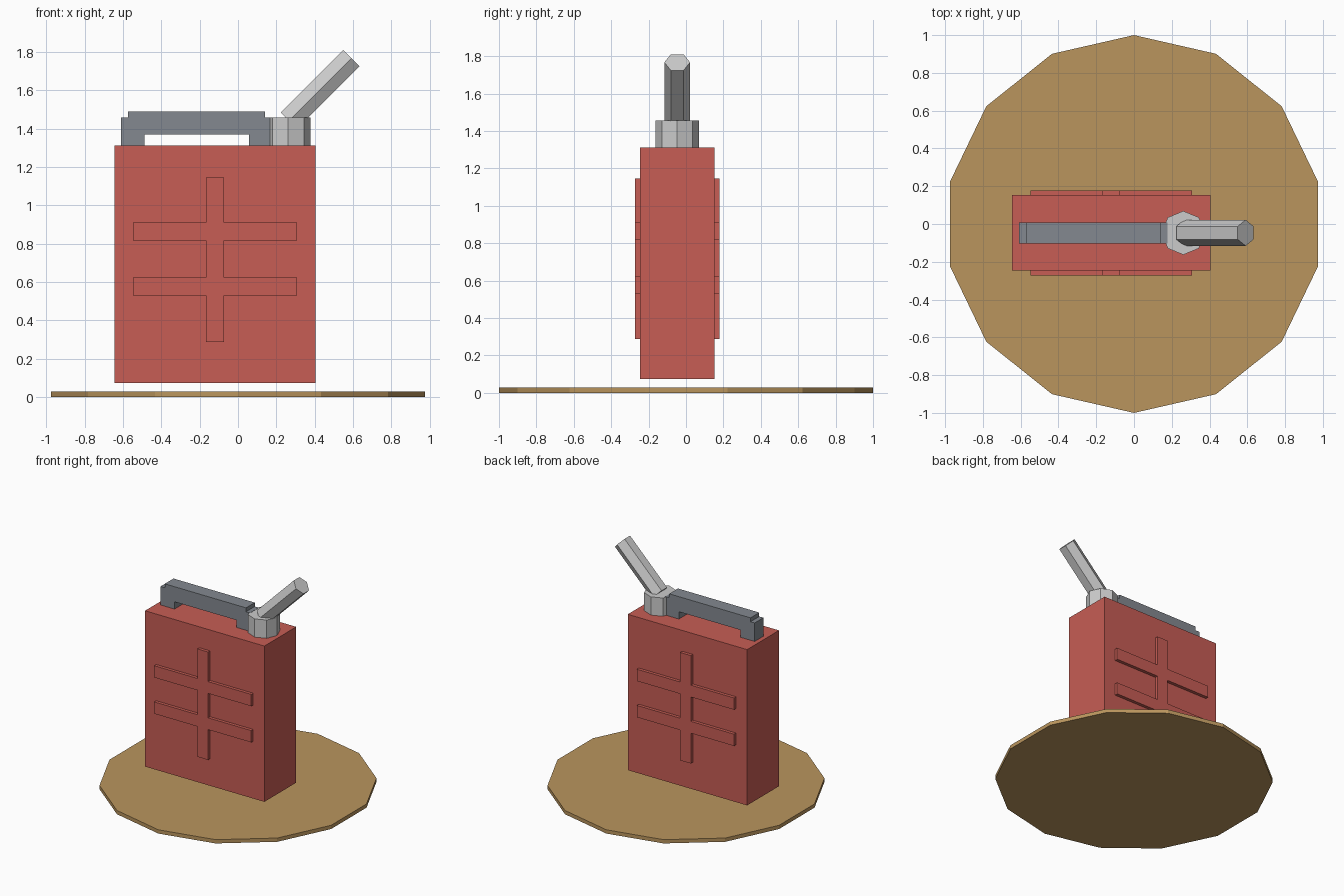
import bpy, bmesh, math
from mathutils import Matrix, Vector

if "Cube" in bpy.data.objects:
    bpy.data.objects.remove(bpy.data.objects["Cube"])


def material(name, rgb):
    m = bpy.data.materials.new(name)
    m.diffuse_color = (*rgb, 1)
    m.use_nodes = True
    m.node_tree.nodes["Principled BSDF"].inputs["Base Color"].default_value = m.diffuse_color
    return m


red = material("red_paint", (0.57, 0.11, 0.09))
tan = material("tan_base", (0.49, 0.30, 0.11))
steel = material("dark_steel", (0.23, 0.25, 0.28))
CY = -0.047  # depth centre of the can


def prism(name, profile, depth, matrix, mat=None):
    """Extrude a 2D profile along local z and place it with a matrix."""
    bm = bmesh.new()
    face = bm.faces.new([bm.verts.new((x, y, 0)) for x, y in profile])
    ext = bmesh.ops.extrude_face_region(bm, geom=[face], use_keep_orig=True)
    top = [v for v in ext["geom"] if isinstance(v, bmesh.types.BMVert)]
    bmesh.ops.translate(bm, verts=top, vec=(0, 0, depth))
    bmesh.ops.recalc_face_normals(bm, faces=bm.faces)
    mesh = bpy.data.meshes.new(name)
    bm.to_mesh(mesh)
    bm.free()
    mesh.transform(matrix)
    if mat:
        mesh.materials.append(mat)
    ob = bpy.data.objects.new(name, mesh)
    bpy.context.collection.objects.link(ob)
    return ob


def ngon(n, r):
    """Regular polygon with its first corner on +y."""
    return [(r * math.sin(2 * math.pi * i / n), r * math.cos(2 * math.pi * i / n)) for i in range(n)]


def side_view(y):
    """Profile (x, z) extruded toward -y, starting at the given y."""
    return Matrix.Translation((0, y, 0)) @ Matrix.Rotation(math.pi / 2, 4, 'X')


# round base
prism("base_disc", ngon(14, 1.0), 0.03, Matrix.Identity(4), tan)

# can body
prism("can_body", [(-0.645, 0.073), (0.405, 0.073), (0.405, 1.312), (-0.645, 1.312)],
      0.40, side_view(CY + 0.2), red)

# raised double-cross ribs on both broad faces
cx, w, arm = -0.12, 0.047, 0.427
half = [(w, 0.288)]
for z0, z1 in ((0.529, 0.623), (0.817, 0.911)):
    half += [(w, z0), (arm, z0), (arm, z1), (w, z1)]
half.append((w, 1.146))
ribs = [(cx + x, z) for x, z in half] + [(cx - x, z) for x, z in reversed(half)]
prism("front_ribs", ribs, 0.03, side_view(CY - 0.195), red)
prism("back_ribs", ribs, 0.03, side_view(CY + 0.225), red)

# stepped carry handle
prism("carry_handle", [
    (-0.61, 1.31), (-0.487, 1.31), (-0.487, 1.37), (0.057, 1.37), (0.057, 1.31), (0.177, 1.31),
    (0.177, 1.459), (0.142, 1.459), (0.142, 1.49), (-0.573, 1.49), (-0.573, 1.459), (-0.61, 1.459),
], 0.11, side_view(CY + 0.055), steel)

# spout collar and angled spout
prism("spout_collar", ngon(8, 0.116), 0.147, Matrix.Translation((0.261, CY, 1.31)))
prism("spout", ngon(6, 0.069), 0.46,
      Matrix.Translation((0.266, CY, 1.442)) @ Matrix.Rotation(math.radians(45), 4, 'Y'))
